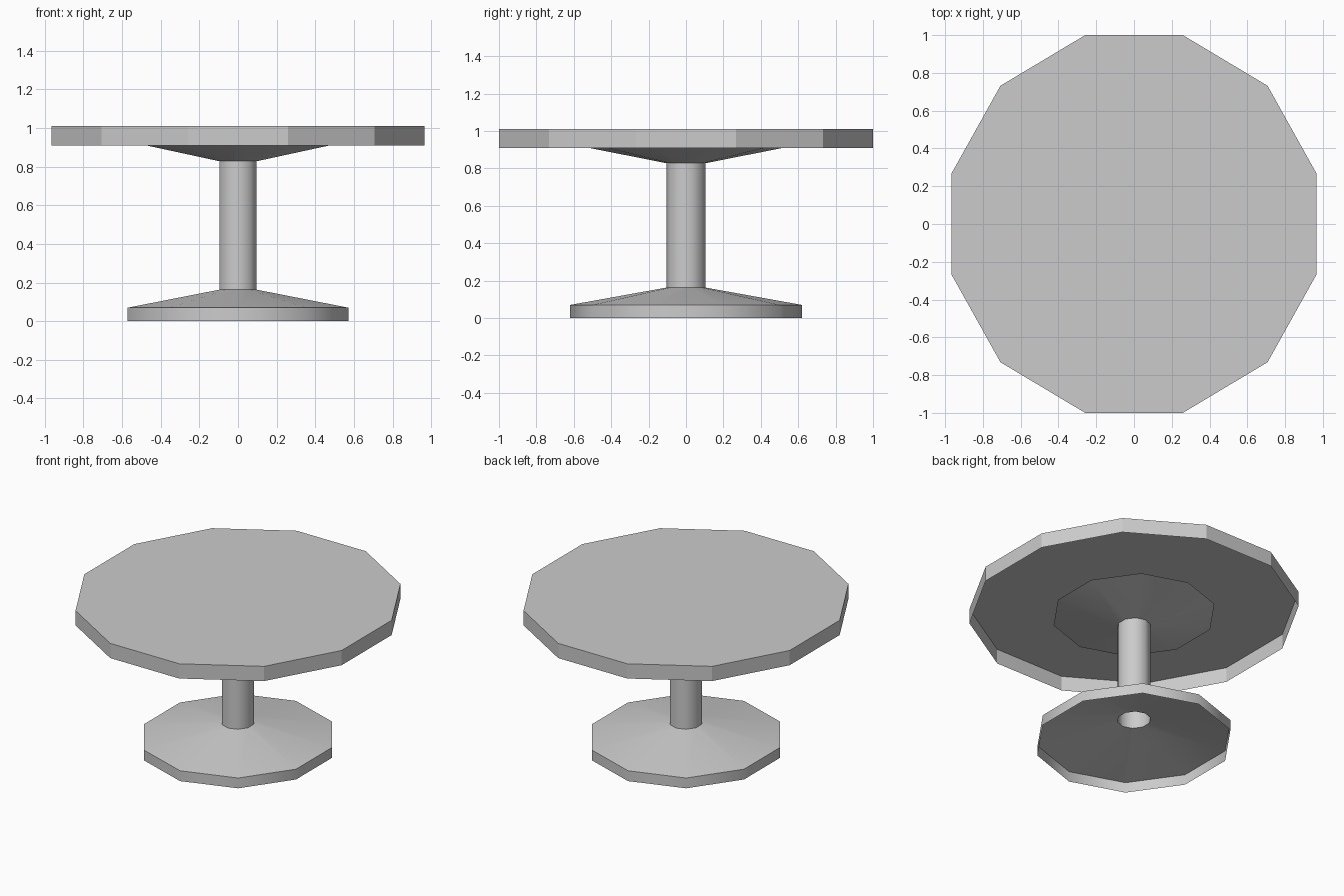
import bpy, bmesh, math

if "Cube" in bpy.data.objects:
    bpy.data.objects.remove(bpy.data.objects["Cube"])

STRETCH_Y = 1.035  # the whole table is slightly longer in y

grey = bpy.data.materials.new("plain_grey")
grey.diffuse_color = (0.6, 0.6, 0.6, 1.0)
grey.use_nodes = True
grey.node_tree.nodes["Principled BSDF"].inputs["Base Color"].default_value = grey.diffuse_color


def lathe(name, profile, sides, start, smooth=False, cap_top=False):
    """Turn a (radius, z) profile, listed bottom to top, into an open shell."""
    bm = bmesh.new()
    rings = []
    for r, z in profile:
        ring = []
        for i in range(sides):
            a = start + 2 * math.pi * i / sides
            ring.append(bm.verts.new((r * math.cos(a), r * STRETCH_Y * math.sin(a), z)))
        rings.append(ring)
    for low, high in zip(rings, rings[1:]):
        for i in range(sides):
            j = (i + 1) % sides
            f = bm.faces.new((low[i], low[j], high[j], high[i]))
            f.smooth = smooth
    if cap_top:
        bm.faces.new(rings[-1])
    # keep the horizontal rings crisp
    for e in bm.edges:
        if abs(e.verts[0].co.z - e.verts[1].co.z) < 1e-6:
            e.smooth = False
    mesh = bpy.data.meshes.new(name)
    bm.to_mesh(mesh)
    bm.free()
    mesh.materials.append(grey)
    obj = bpy.data.objects.new(name, mesh)
    bpy.context.scene.collection.objects.link(obj)
    return obj


# Twelve-sided top, hollow underneath
lathe("table_top", [(1.0, 0.91), (1.0, 1.01)], 12, math.radians(15), cap_top=True)

# Ten-sided pedestal: hollow foot, column and flared support
lathe("pedestal",
      [(0.6, 0.0), (0.6, 0.07), (0.102, 0.163), (0.102, 0.828), (0.5, 0.91)],
      10, math.radians(90), smooth=True)
